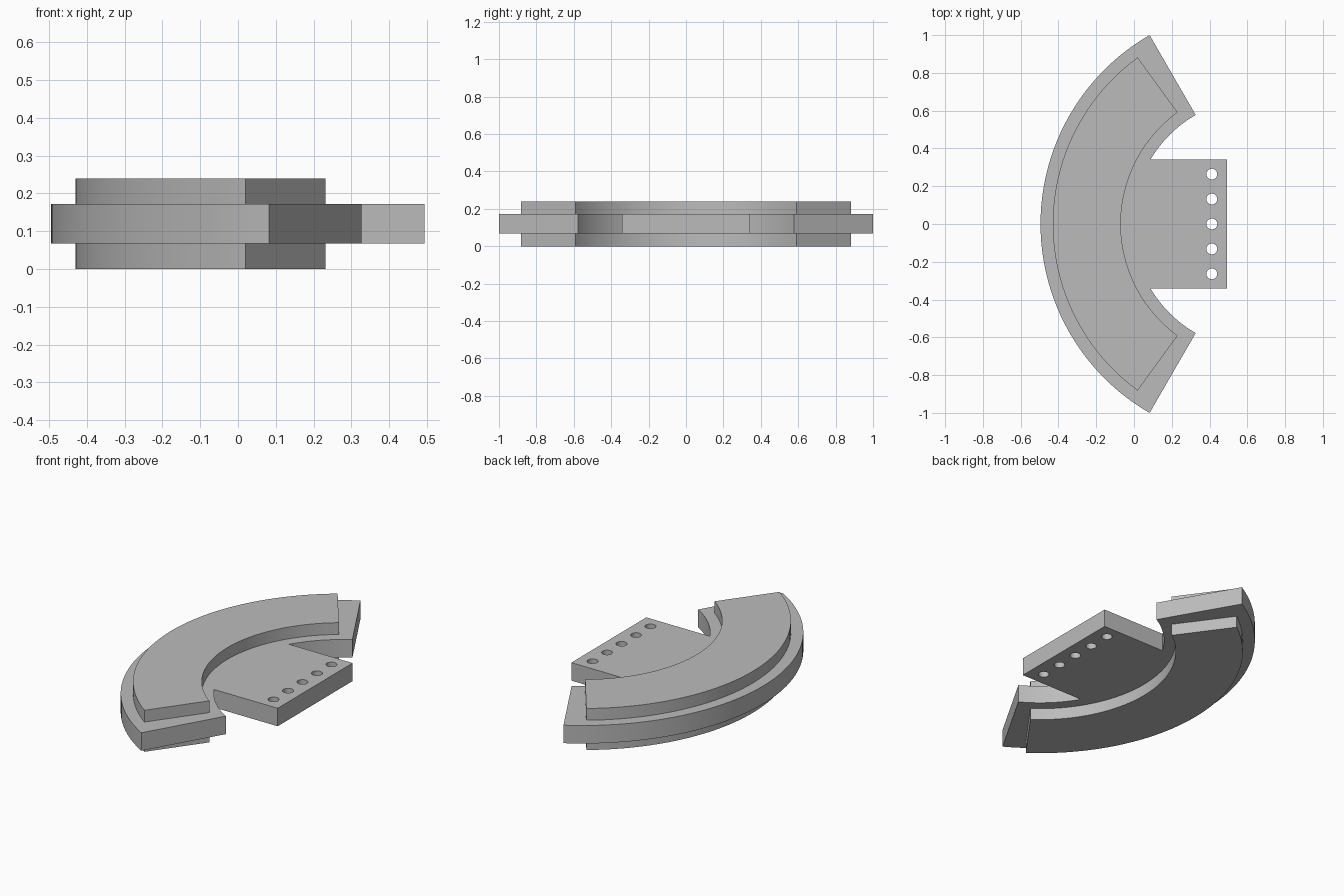
import bpy, bmesh
from math import sin, cos, asin, radians, degrees

cube = bpy.data.objects.get("Cube")
if cube:
    bpy.data.objects.remove(cube, do_unlink=True)

steel = bpy.data.materials.new("grey metal")
steel.use_nodes = True
colour = (0.5, 0.5, 0.5, 1)
steel.diffuse_color = colour
steel.node_tree.nodes["Principled BSDF"].inputs["Base Color"].default_value = colour

CENTRE_X = 0.66            # shared centre of all arcs
Z_LOW, Z_HIGH, TOP = 0.068, 0.172, 0.24


def arc(radius, start, end, steps=48):
    """Points on an arc bulging toward -x, angles in degrees."""
    angles = [radians(start + (end - start) * i / steps) for i in range(steps + 1)]
    return [(CENTRE_X - radius * cos(a), radius * sin(a)) for a in angles]


def slab(name, outline, z0, z1):
    """Extrude a flat outline between two heights."""
    bm = bmesh.new()
    face = bm.faces.new([bm.verts.new((x, y, z0)) for x, y in outline])
    new = bmesh.ops.extrude_face_region(bm, geom=[face])["geom"]
    top = [v for v in new if isinstance(v, bmesh.types.BMVert)]
    bmesh.ops.translate(bm, verts=top, vec=(0, 0, z1 - z0))
    bmesh.ops.recalc_face_normals(bm, faces=bm.faces)
    mesh = bpy.data.meshes.new(name)
    bm.to_mesh(mesh)
    bm.free()
    mesh.materials.append(steel)
    obj = bpy.data.objects.new(name, mesh)
    bpy.context.collection.objects.link(obj)
    return obj


def smooth(obj):
    bpy.ops.object.select_all(action="DESELECT")
    obj.select_set(True)
    bpy.context.view_layer.objects.active = obj
    bpy.ops.object.shade_smooth_by_angle(angle=radians(30))


# Backing plate: curved band with a square mounting tab on its inner side
R_OUT, R_IN, TAB_X, TAB_Y = 1.155, 0.667, 0.493, 0.342
join = degrees(asin(TAB_Y / R_IN))
outline = (arc(R_OUT, -60, 60) + arc(R_IN, 60, join, 12)
           + [(TAB_X, TAB_Y), (TAB_X, -TAB_Y)] + arc(R_IN, -join, -60, 12))
plate = slab("backing_plate", outline, Z_LOW, Z_HIGH)

# Row of drilled holes along the tab edge
for i in range(-2, 3):
    bpy.ops.mesh.primitive_cylinder_add(vertices=16, radius=0.029, depth=0.4,
                                        location=(0.412, i * 0.132, 0.12))
    cutter = bpy.context.object
    cutter.name = "hole_cutter"
    cutter.hide_render = True
    cutter.data.materials.append(steel)
    cut = plate.modifiers.new("hole", "BOOLEAN")
    cut.operation, cut.solver, cut.object = "DIFFERENCE", "EXACT", cutter
    bpy.context.view_layer.objects.active = plate
    bpy.ops.object.modifier_apply(modifier=cut.name)
    bpy.data.objects.remove(cutter, do_unlink=True)
smooth(plate)

# Friction pads on both faces of the plate
pad_outline = arc(1.09, -54, 54) + arc(0.73, 54, -54)
smooth(slab("lower_pad", pad_outline, 0, Z_LOW))
smooth(slab("upper_pad", pad_outline, Z_HIGH, TOP))
